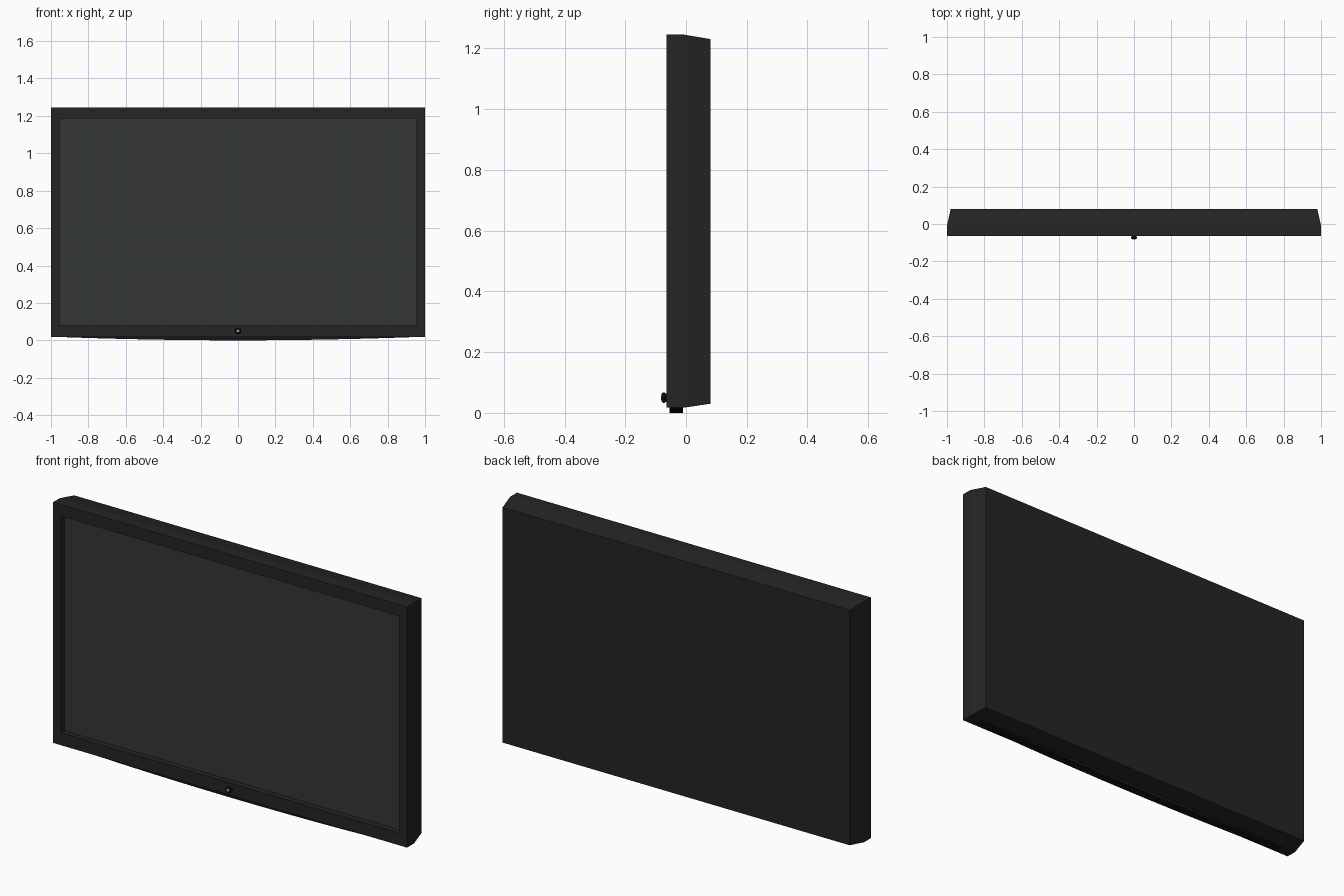
import bpy, bmesh, math

if "Cube" in bpy.data.objects:
    bpy.data.objects.remove(bpy.data.objects["Cube"])


def material(name, r, g, b):
    m = bpy.data.materials.new(name)
    m.diffuse_color = (r, g, b, 1)
    m.use_nodes = True
    m.node_tree.nodes["Principled BSDF"].inputs["Base Color"].default_value = m.diffuse_color
    return m


BLACK = material("black_plastic", 0.018, 0.018, 0.018)
DARK = material("dark_trim", 0.008, 0.008, 0.008)
GLASS = material("screen_glass", 0.034, 0.037, 0.036)
LIGHT = material("indicator_grey", 0.35, 0.38, 0.37)


def loft(name, sections, mat, cap_start=True, cap_end=True):
    """Skin equal-length point loops into one solid."""
    bm = bmesh.new()
    rings = [[bm.verts.new(p) for p in s] for s in sections]
    n = len(rings[0])
    for a, b in zip(rings, rings[1:]):
        for i in range(n):
            j = (i + 1) % n
            bm.faces.new((a[i], a[j], b[j], b[i]))
    if cap_start:
        bm.faces.new(rings[0][::-1])
    if cap_end:
        bm.faces.new(rings[-1])
    bmesh.ops.recalc_face_normals(bm, faces=bm.faces)
    me = bpy.data.meshes.new(name)
    bm.to_mesh(me)
    bm.free()
    me.materials.append(mat)
    ob = bpy.data.objects.new(name, me)
    bpy.context.collection.objects.link(ob)
    return ob


def rect(x, y, z0, z1):
    return [(-x, y, z0), (x, y, z0), (x, y, z1), (-x, y, z1)]


def circle(r, y, z, n=16):
    return [(r * math.cos(2 * math.pi * i / n), y,
             z + r * math.sin(2 * math.pi * i / n)) for i in range(n)]


FRONT, BACK, RECESS = -0.064, 0.08, -0.036

# Casing: recess wall, front bezel, straight sides, tapered back
loft("casing", [rect(0.954, RECESS, 0.08, 1.187),
                rect(0.954, FRONT, 0.08, 1.187),
                rect(1.0, FRONT, 0.017, 1.246),
                rect(1.0, -0.009, 0.017, 1.246),
                rect(0.98, BACK, 0.03, 1.231)], BLACK, cap_start=False)

# Recessed screen panel
loft("screen", [rect(0.954, RECESS, 0.08, 1.187)], GLASS, cap_start=False)

# Shallow bowed strip under the casing
bow = [(0.93 * i / 6, 0.017 * abs(i / 6) ** 2) for i in range(-6, 7)]
bow = bow + [(0.93, 0.02), (-0.93, 0.02)]
loft("bottom_strip", [[(x, y, z) for x, z in bow] for y in (-0.054, -0.01)], DARK)

# Power button with stem, bevelled rim and light centre
loft("power_button", [circle(r, y, 0.05) for r, y in
                      [(0.014, -0.06), (0.014, -0.068), (0.017, -0.07),
                       (0.017, -0.076), (0.012, -0.081)]], DARK)
loft("indicator", [circle(0.007, -0.078, 0.05), circle(0.007, -0.082, 0.05)], LIGHT)
